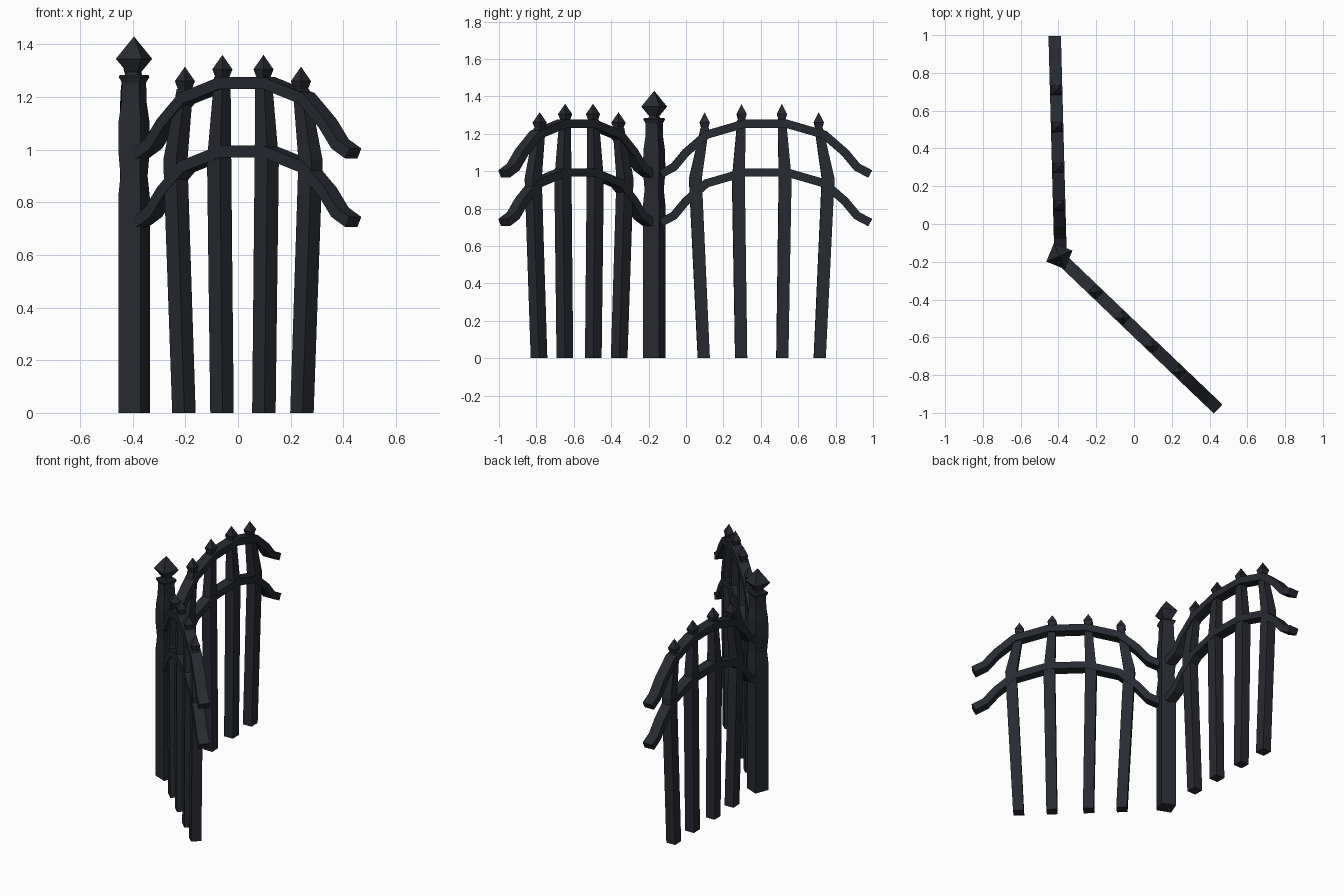
import bpy, bmesh
from math import cos, sin, atan2, radians
from mathutils import Matrix, Vector

if "Cube" in bpy.data.objects:
    bpy.data.objects.remove(bpy.data.objects["Cube"])

iron = bpy.data.materials.new("dark_iron")
iron.diffuse_color = (0.020, 0.023, 0.030, 1)
iron.use_nodes = True
iron.node_tree.nodes["Principled BSDF"].inputs["Base Color"].default_value = iron.diffuse_color


def loft(name, rings, matrix):
    """Skin a list of four-point rings into a closed flat-faced solid."""
    bm = bmesh.new()
    loops = [[bm.verts.new(p) for p in ring] for ring in rings]
    for a, b in zip(loops, loops[1:]):
        for i in range(4):
            j = (i + 1) % 4
            bm.faces.new((a[i], a[j], b[j], b[i]))
    bm.faces.new(loops[0][::-1])
    bm.faces.new(loops[-1])
    bmesh.ops.remove_doubles(bm, verts=bm.verts, dist=0.0005)
    bmesh.ops.recalc_face_normals(bm, faces=bm.faces)
    me = bpy.data.meshes.new(name)
    bm.to_mesh(me)
    bm.free()
    me.materials.append(iron)
    ob = bpy.data.objects.new(name, me)
    ob.matrix_world = matrix
    bpy.context.collection.objects.link(ob)
    return ob


def square(x, z, hx, hy):
    return [(x - hx, -hy, z), (x + hx, -hy, z), (x + hx, hy, z), (x - hx, hy, z)]


def rail(name, path, matrix, half_t=0.022, half_w=0.033):
    """Sweep a rectangle along a path in the panel plane with mitred bends."""
    pts = [Vector(p) for p in path]
    rings = []
    for i, p in enumerate(pts):
        d0 = (p - pts[max(i - 1, 0)]).normalized() if i else (pts[1] - p).normalized()
        d1 = (pts[i + 1] - p).normalized() if i < len(pts) - 1 else d0
        t = (d0 + d1).normalized()
        n = Vector((-t.y, t.x)) * half_t / max(t.dot(d0), 0.5)
        lo, hi = p - n, p + n
        rings.append([(lo.x, -half_w, lo.y), (lo.x, half_w, lo.y),
                      (hi.x, half_w, hi.y), (hi.x, -half_w, hi.y)])
    loft(name, rings, matrix)


# Arched rail outline: half given as (offset from middle, height), then mirrored
MID = 0.56
HALF = [(0.555, 0.985), (0.485, 1.022), (0.42, 1.10), (0.31, 1.195), (0.11, 1.253)]
ARCH = [(MID - o - .01, z) for o, z in HALF] + [(MID + o, z) for o, z in reversed(HALF)]
# Pickets: base, bend and top offsets from their middle, plus top height
PICKET_MID = 0.535
PICKETS = [(0.31, 0.355, 0.305, 1.23), (0.11, 0.125, 0.108, 1.275)]


def panel(label, origin, direction):
    m = Matrix.Translation((*origin, 0)) @ Matrix.Rotation(
        atan2(direction[1], direction[0]), 4, 'Z')
    # Two arched rails
    rail(label + "_upper_rail", ARCH, m)
    rail(label + "_lower_rail", [(x, z - 0.26) for x, z in ARCH], m)
    # Four bent pickets with diamond spikes
    for side in (-1, 1):
        for base, bend, top, z in PICKETS:
            b, k, t = (PICKET_MID + side * v for v in (base, bend, top))
            loft(label + "_picket", [square(b, 0, .032, .031),
                                     square(k, .96, .034, .031),
                                     square(t, z, .022, .022)], m)
            loft(label + "_spike", [square(t, z - .01, .016, .016),
                                    square(t, z + .03, .027, .027),
                                    square(t, z + .085, 0, 0)], m)


panel("back_panel", (-0.39, -0.13), (-0.03, 1.13))
panel("front_panel", (-0.368, -0.202), (0.723, -0.691))

# Corner post and its diamond finial: (height, corner radius)
POST = [(0, .065), (.82, .065), (.90, .056), (1.0, .065), (1.11, .063), (1.18, .052),
        (1.255, .050), (1.275, .063), (1.283, .06)]
FINIAL = [(1.28, .035), (1.295, .03), (1.345, .075), (1.43, 0)]
post_m = Matrix.Translation((-0.395, -0.17, 0)) @ Matrix.Rotation(radians(23), 4, 'Z')
for name, prof in (("corner_post", POST), ("post_finial", FINIAL)):
    loft(name, [[(r * cos(radians(90 * i)), r * sin(radians(90 * i)), z)
                 for i in range(4)] for z, r in prof], post_m)
